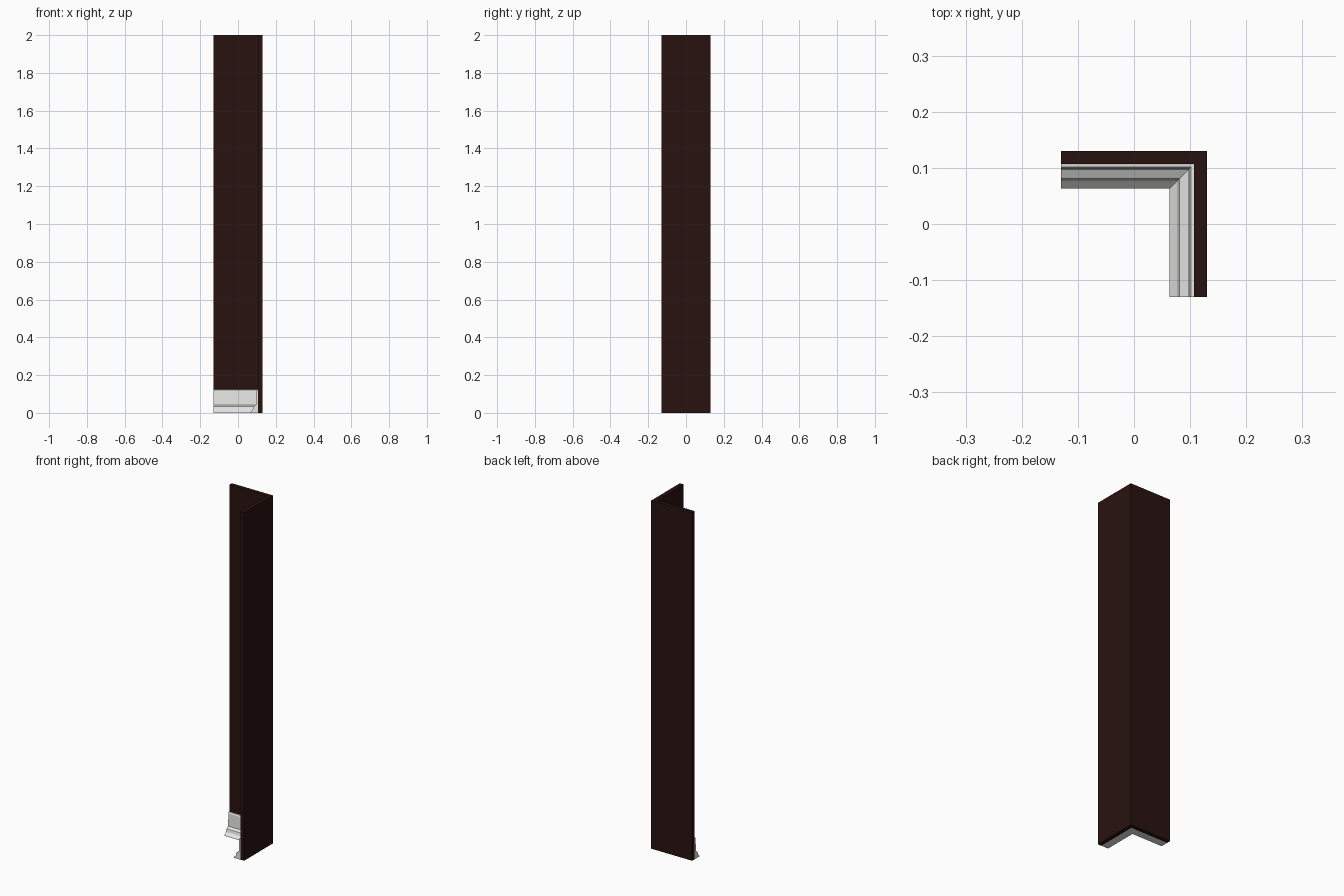
import bpy, bmesh

if "Cube" in bpy.data.objects:
    bpy.data.objects.remove(bpy.data.objects["Cube"])

HALF = 0.13  # half the footprint of the corner


def material(name, rgb):
    m = bpy.data.materials.new(name)
    m.diffuse_color = (*rgb, 1.0)
    m.use_nodes = True
    m.node_tree.nodes["Principled BSDF"].inputs["Base Color"].default_value = m.diffuse_color
    return m


def corner_sweep(name, profile, mat):
    """Sweep a closed (offset, z) profile along both walls with a mitred corner."""
    bm = bmesh.new()
    rings = [
        [bm.verts.new((-HALF, p, z)) for p, z in profile],  # left end of back run
        [bm.verts.new((p, p, z)) for p, z in profile],      # mitre
        [bm.verts.new((p, -HALF, z)) for p, z in profile],  # front end of side run
    ]
    n = len(profile)
    for a, b in zip(rings, rings[1:]):
        for i in range(n):
            j = (i + 1) % n
            bm.faces.new((a[i], a[j], b[j], b[i]))
    bm.faces.new(rings[0])
    bm.faces.new(rings[-1])
    bmesh.ops.recalc_face_normals(bm, faces=bm.faces)
    mesh = bpy.data.meshes.new(name)
    bm.to_mesh(mesh)
    bm.free()
    mesh.materials.append(mat)
    obj = bpy.data.objects.new(name, mesh)
    bpy.context.collection.objects.link(obj)
    return obj


# L-shaped wall corner
dark = material("dark brown", (0.022, 0.006, 0.005))
corner_sweep("wall_corner", [(0.107, 0), (HALF, 0), (HALF, 2), (0.107, 2)], dark)

# Moulded skirting board along the inside of the corner
white = material("off white", (0.8, 0.8, 0.79))
skirting = [
    (0.107, 0.0), (0.107, 0.123), (0.102, 0.122), (0.098, 0.115),
    (0.096, 0.043), (0.081, 0.034), (0.077, 0.017), (0.064, 0.004),
    (0.063, 0.0),
]
corner_sweep("skirting_board", skirting, white)
